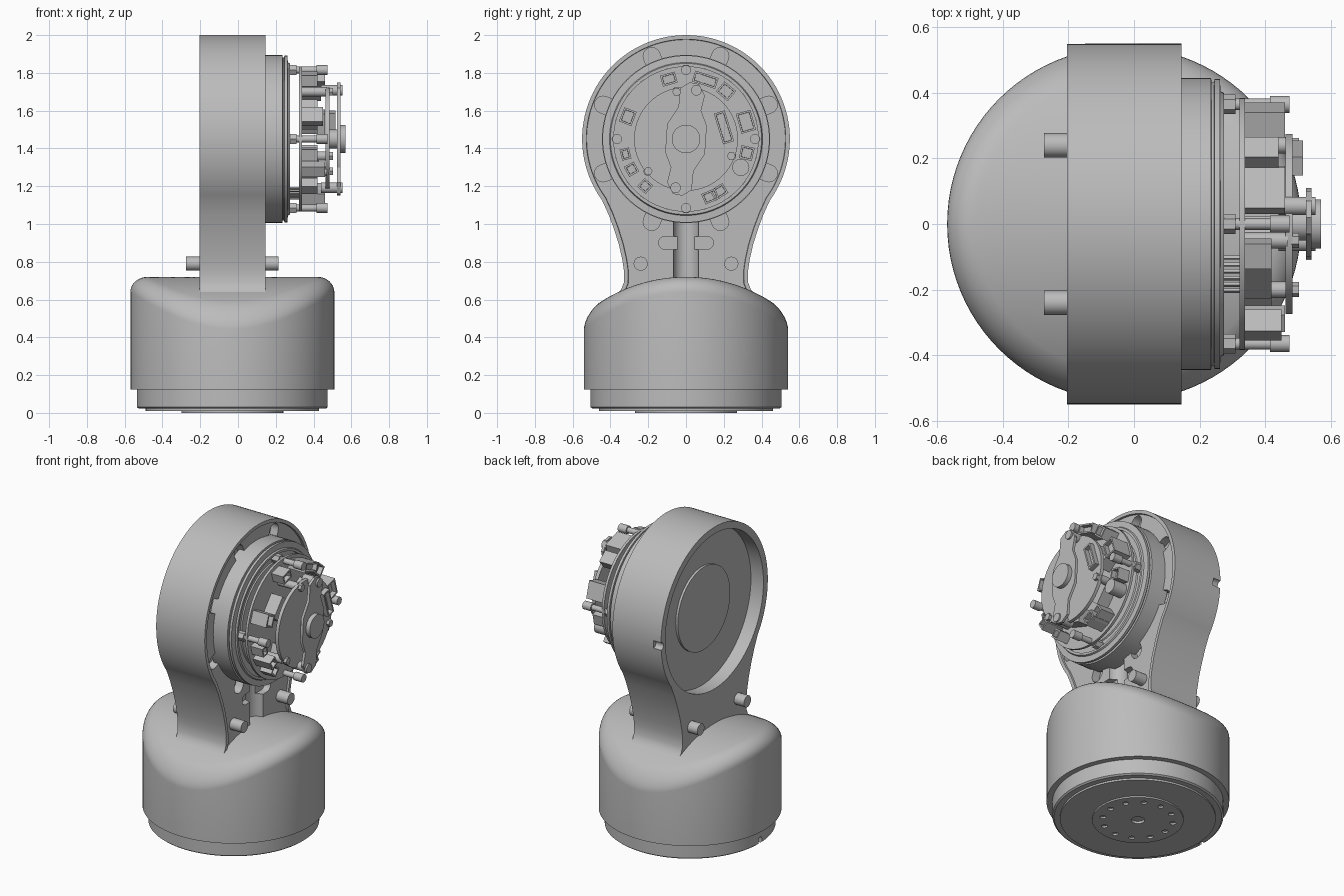
import bpy, bmesh, math
from mathutils import Matrix, Vector

old = bpy.data.objects.get("Cube")
if old:
    bpy.data.objects.remove(old, do_unlink=True)

grey = bpy.data.materials.new("plain grey")
grey.use_nodes = True
grey.diffuse_color = (0.5, 0.5, 0.5, 1)
grey.node_tree.nodes["Principled BSDF"].inputs["Base Color"].default_value = (0.5, 0.5, 0.5, 1)

HUB = 1.45      # height of the joint axis
BASE_X = -0.03  # offset of the base axis
TAU = math.tau


def finish(name, bm):
    bmesh.ops.recalc_face_normals(bm, faces=bm.faces)
    mesh = bpy.data.meshes.new(name)
    bm.to_mesh(mesh)
    bm.free()
    mesh.materials.append(grey)
    ob = bpy.data.objects.new(name, mesh)
    bpy.context.collection.objects.link(ob)
    return ob


def prism(name, pts, x0, x1, rim=0, sink=0):
    """Extrude a (y, z) outline along x, with an optional sunk front face."""
    bm = bmesh.new()
    face = bm.faces.new([bm.verts.new((x0, y, z)) for y, z in pts])
    out = bmesh.ops.extrude_face_region(bm, geom=[face])["geom"]
    bmesh.ops.translate(bm, vec=(x1 - x0, 0, 0), verts=[v for v in out if isinstance(v, bmesh.types.BMVert)])
    bmesh.ops.recalc_face_normals(bm, faces=bm.faces)
    if rim:
        front = [f for f in bm.faces if f.normal.x > 0.9]
        bmesh.ops.inset_region(bm, faces=front, thickness=rim)
        bmesh.ops.inset_region(bm, faces=front, thickness=0.002, depth=-sink)
    return finish(name, bm)


def disc(r, y=0, z=0, n=32):
    return [(y + r * math.cos(TAU * i / n), z + r * math.sin(TAU * i / n)) for i in range(n)]


def rod(name, r, x0, x1, y=0, z=0, n=32):
    """Cylinder along x, placed relative to the joint axis."""
    return prism(name, disc(r, y, HUB + z, n), x0, x1)


def slot(a, r0, r1, w, y=0, z=HUB):
    """Round-ended slot outline running outwards at angle a."""
    pts = [(r1 + w * math.sin(t), w * math.cos(t)) for t in [math.pi * i / 8 for i in range(9)]]
    pts += [(r0 - w * math.sin(t), -w * math.cos(t)) for t in [math.pi * i / 8 for i in range(9)]]
    c, s = math.cos(a), math.sin(a)
    return [(y + u * c - v * s, z + u * s + v * c) for u, v in pts]


def lathe(name, profile, mat, n=96):
    """Spin an (r, h) profile that begins and ends on the axis."""
    bm = bmesh.new()
    vs = [bm.verts.new((r, 0, h)) for r, h in profile]
    es = [bm.edges.new(p) for p in zip(vs, vs[1:])]
    bmesh.ops.spin(bm, geom=vs + es, cent=(0, 0, 0), axis=(0, 0, 1), angle=TAU, steps=n)
    bmesh.ops.remove_doubles(bm, verts=bm.verts, dist=0.0001)
    bm.transform(mat)
    return finish(name, bm)


def cut(ob, cutters):
    for c in cutters:
        mod = ob.modifiers.new("cut", "BOOLEAN")
        mod.operation = "DIFFERENCE"
        mod.solver = "EXACT"
        mod.object = c
        bpy.context.view_layer.objects.active = ob
        bpy.ops.object.modifier_apply(modifier=mod.name)
        bpy.data.objects.remove(c, do_unlink=True)


def block(name, a, r, wide, deep, x0, x1, socket=True):
    """Box on the board at polar position (degrees, r), optionally hollowed."""
    bm = bmesh.new()
    bmesh.ops.create_cube(bm, size=1)
    bmesh.ops.scale(bm, vec=(x1 - x0, deep, wide), verts=bm.verts)
    if socket:
        front = [f for f in bm.faces if f.normal.x > 0.9]
        bmesh.ops.inset_region(bm, faces=front, thickness=0.014)
        bmesh.ops.inset_region(bm, faces=front, thickness=0.001, depth=-0.03)
    bm.transform(Matrix.Translation((0, 0, HUB)) @ Matrix.Rotation(math.radians(a), 4, "X")
                 @ Matrix.Translation(((x0 + x1) / 2, r, 0)))
    return finish(name, bm)


# Base body: round drum with an arched top and a soft rim
def drum_body():
    R, soft, drop, n = 0.54, 0.09, 0.08, 96
    radii = [0.1, 0.2, 0.3, 0.38] + [R - soft + soft * math.sin(math.pi / 2 * i / 8) for i in range(9)]
    bm = bmesh.new()
    arch = lambda y: 0.72 - 0.84 + math.sqrt(0.84 ** 2 - y * y)
    rings = []
    for r in radii:
        k = max(0, (r - R + soft) / soft)
        sag = drop * (1 - math.sqrt(max(0, 1 - k * k)))
        rings.append([bm.verts.new((BASE_X + y, x, arch(x) - sag)) for y, x in disc(r, n=n)])
    rings.append([bm.verts.new((BASE_X + y, x, 0.125)) for y, x in disc(R, n=n)])
    for a, b in zip(rings, rings[1:]):
        for i in range(n):
            j = (i + 1) % n
            bm.faces.new((a[i], a[j], b[j], b[i]))
    bm.faces.new(rings[0])
    bm.faces.new(rings[-1])
    return finish("base_body", bm)


drum_body()

# Base foot: stepped ring with hub plate, bolt circle and cable notch
foot = lathe("base_foot", [(0, 0), (0.27, 0), (0.27, 0.01), (0.46, 0.01), (0.46, 0.022), (0.495, 0.022),
                           (0.505, 0.03), (0.505, 0.13), (0, 0.13)], Matrix.Translation((BASE_X, 0, 0)))
upright = Matrix.Rotation(-math.pi / 2, 4, "Y")
holes = []
for i in range(12):
    a = TAU * i / 12
    holes.append(prism("bolt_hole", disc(0.018, n=16), -0.02, 0.012))
    holes[-1].data.transform(Matrix.Translation((BASE_X + 0.21 * math.cos(a), 0.21 * math.sin(a), 0)) @ upright)
holes.append(prism("centre_hole", disc(0.04, n=24), -0.02, 0.015))
holes[-1].data.transform(Matrix.Translation((BASE_X, 0, 0)) @ upright)
holes.append(prism("cable_notch", slot(math.pi / 2, -0.05, 0.04, 0.018, z=0.01), -0.6, -0.51))
cut(foot, holes)

# Arm: round head flowing into a narrow neck
half = [(0.41, 1.05), (0.38, 0.97), (0.355, 0.89), (0.337, 0.81), (0.328, 0.75),
        (0.329, 0.69), (0.345, 0.65), (0.38, 0.62), (0.38, 0.45)]
arc = [math.radians(-36 + 252 * i / 72) for i in range(73)]
outline = [(0.55 * math.cos(t), HUB + 0.55 * math.sin(t)) for t in arc]
outline += [(-y, z) for y, z in half] + half[::-1]
arm = prism("arm", outline, -0.205, 0.145, rim=0.022, sink=0.012)
cutters = [rod("rear_recess", 0.505, -0.3, -0.115, n=96),
           rod("edge_notch", 0.025, -0.21, -0.15, y=0.55, z=-0.02)]
for i in range(8):
    cutters.append(prism("head_slot", slot(TAU * (i + 0.5) / 8, 0.4, 0.475, 0.045), 0.08, 0.2))
for s in (0, math.pi):
    cutters.append(prism("neck_slot", slot(s, 0.03, 0.11, 0.035, z=0.9), 0.09, 0.2))
groove = prism("neck_groove", disc(0.068), 0.6, 1.1)
groove.data.transform(Matrix.Translation((0.14, 0, 0)) @ upright)
cutters.append(groove)
cut(arm, cutters)
rod("rear_disc", 0.27, -0.13, -0.111, n=64)
for s in (-1, 1):
    rod("neck_pin", 0.037, -0.275, 0.215, y=0.24 * s, z=-0.66)

# Motor housing ring on the side of the head
sideways = Matrix.Translation((0, 0, HUB)) @ Matrix.Rotation(math.pi / 2, 4, "Y")
lathe("motor_housing", [(0, 0.1), (0.445, 0.1), (0.445, 0.235), (0.432, 0.237), (0.432, 0.244), (0.442, 0.246),
                        (0.442, 0.262), (0.405, 0.264), (0.4, 0.274), (0.385, 0.274), (0.385, 0.255),
                        (0.34, 0.255), (0.335, 0.262), (0, 0.262)], sideways)

# Lower circuit board on four posts
rod("lower_board", 0.385, 0.322, 0.338, n=64)
for i in range(4):
    y, z = 0.365 * math.cos(TAU * i / 4), 0.365 * math.sin(TAU * i / 4)
    rod("board_post", 0.018, 0.26, 0.43, y, z, 16)
    rod("post_collar", 0.03, 0.26, 0.31, y, z, 6)
    rod("post_head", 0.026, 0.415, 0.475, y, z, 20)

# Sockets round the board: angle, width, depth, height
for a, wide, deep, top in [(159, 0.08, 0.07, 0.45), (106, 0.08, 0.06, 0.42), (72, 0.13, 0.06, 0.46),
                           (50, 0.08, 0.07, 0.44), (16, 0.11, 0.08, 0.46), (-13, 0.07, 0.07, 0.42),
                           (-58, 0.08, 0.06, 0.44), (-67, 0.08, 0.06, 0.46), (229, 0.06, 0.06, 0.42),
                           (209, 0.06, 0.06, 0.46), (194, 0.06, 0.05, 0.42)]:
    block("socket", a, 0.33, wide, deep, 0.33, top)
rod("capacitor", 0.045, 0.33, 0.43, y=0.29, z=-0.15)
for i in range(6):
    block("header_pin", 232 + 4 * i, 0.33, 0.01, 0.01, 0.27, 0.33, False)

# Chips and spacers between the two boards
for a, r, wide, deep in [(35, 0.2, 0.16, 0.08), (140, 0.2, 0.14, 0.08), (250, 0.2, 0.16, 0.09), (320, 0.21, 0.12, 0.1)]:
    block("chip", a, r, wide, deep, 0.33, 0.42, False)
for y, z in [(0.24, -0.09), (-0.2, -0.17), (-0.05, 0.25)]:
    rod("spacer", 0.025, 0.33, 0.47, y, z, 16)
    rod("screw_head", 0.023, 0.48, 0.503, y, z, 6)

# Upper circuit board with connector, cover strip and centre knob
rod("upper_board", 0.275, 0.462, 0.484, n=64)
block("connector", 17, 0.21, 0.17, 0.06, 0.48, 0.515)
strip = [(0.02, 0.3), (0.07, 0.29), (0.1, 0.23), (0.08, 0.15), (0.11, 0.07), (0.1, -0.08), (0.04, -0.17), (0.03, -0.27)]
prism("cover_strip", [(y, HUB + z) for y, z in strip] + [(-y, HUB - z) for y, z in strip], 0.525, 0.542)
for s in (-1, 1):
    rod("strip_post", 0.028, 0.44, 0.553, 0.055 * s, 0.258 * s, 20)
rod("knob_stem", 0.05, 0.48, 0.54)
rod("centre_knob", 0.075, 0.535, 0.57, n=48)

# Smooth the curved walls while keeping hard edges
bpy.ops.object.select_all(action="DESELECT")
for ob in bpy.context.scene.objects:
    if ob.type == "MESH":
        ob.select_set(True)
        bpy.context.view_layer.objects.active = ob
bpy.ops.object.shade_smooth_by_angle(angle=math.radians(30))
